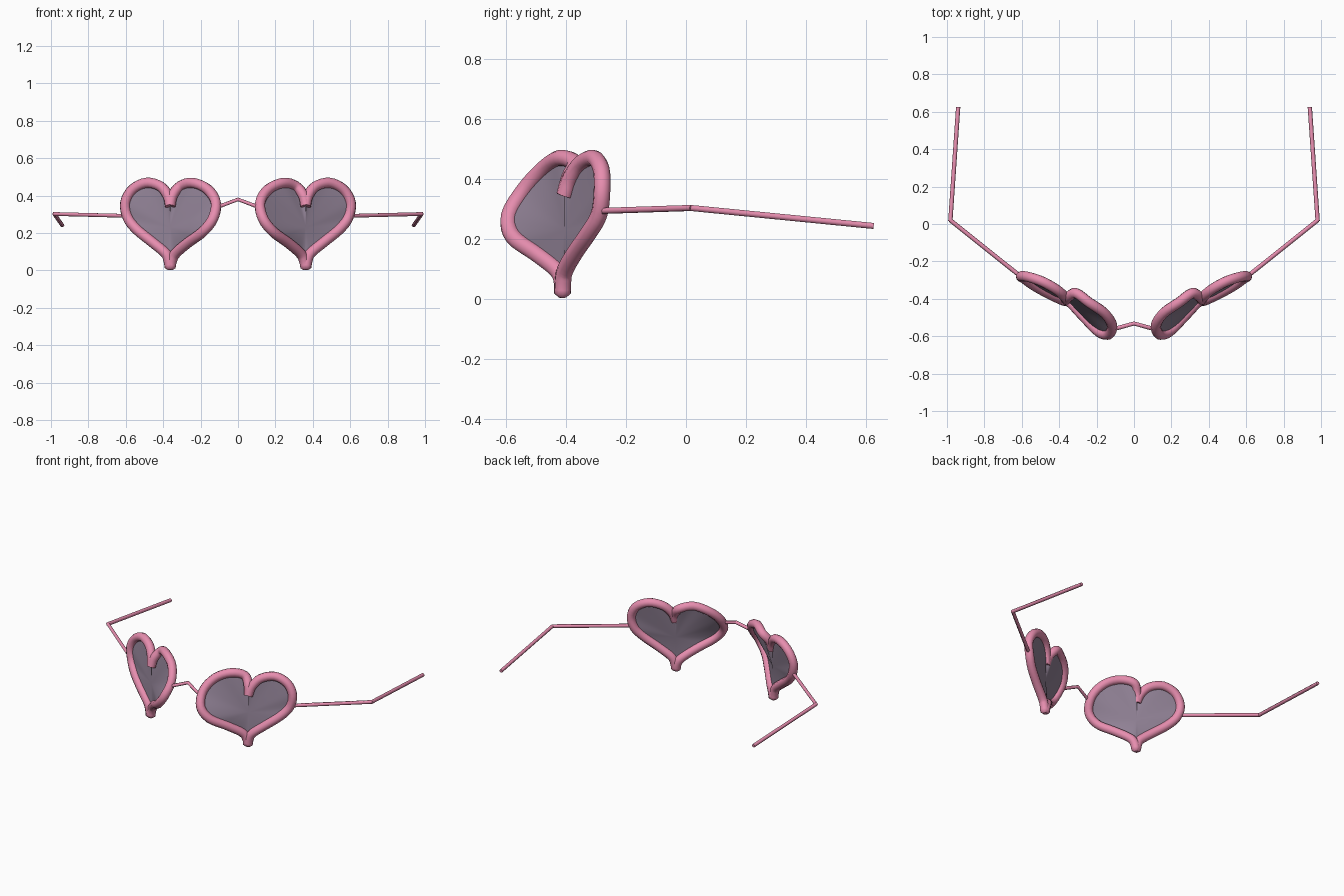
import bpy, bmesh
from mathutils import Vector

if "Cube" in bpy.data.objects:
    bpy.data.objects.remove(bpy.data.objects["Cube"])


def material(name, rgb):
    m = bpy.data.materials.new(name)
    m.diffuse_color = (*rgb, 1)
    m.use_nodes = True
    m.node_tree.nodes["Principled BSDF"].inputs["Base Color"].default_value = m.diffuse_color
    return m


PINK = material("pink_frame", (0.80, 0.27, 0.43))
TINT = material("tinted_lens", (0.28, 0.22, 0.30))


def smooth_path(pts, steps=4):
    """Catmull-Rom curve through the points."""
    p = [Vector(q) for q in pts]
    p = [2 * p[0] - p[1]] + p + [2 * p[-1] - p[-2]]
    out = []
    for a, b, c, d in zip(p, p[1:], p[2:], p[3:]):
        for i in range(steps):
            t = i / steps
            out.append(0.5 * (2 * b + (c - a) * t + (2 * a - 5 * b + 4 * c - d) * t * t
                              + (3 * b - a - 3 * c + d) * t ** 3))
    return out + [p[-2]]


def tube(name, paths, radius, res, taper_end=1.0):
    cu = bpy.data.curves.new(name, 'CURVE')
    cu.dimensions = '3D'
    cu.bevel_depth = radius
    cu.bevel_resolution = res
    cu.use_fill_caps = True
    for path in paths:
        sp = cu.splines.new('POLY')
        sp.points.add(len(path) - 1)
        for pt, co in zip(sp.points, path):
            pt.co = (*co, 1)
        sp.points[-1].radius = taper_end
        sp.use_smooth = True
    cu.materials.append(PINK)
    ob = bpy.data.objects.new(name, cu)
    bpy.context.collection.objects.link(ob)
    return ob


def flip(path, s):
    return [Vector((s * q[0], q[1], q[2])) for q in path]


# heart halves, each running from the notch to the bottom tip
inner = smooth_path([
    (0.362, -0.405, 0.345), (0.350, -0.39, 0.40), (0.31, -0.37, 0.45), (0.24, -0.42, 0.468),
    (0.16, -0.475, 0.432), (0.118, -0.54, 0.36), (0.135, -0.59, 0.275), (0.19, -0.575, 0.205),
    (0.265, -0.50, 0.15), (0.33, -0.43, 0.095), (0.353, -0.413, 0.055), (0.363, -0.412, 0.004)])
outer = smooth_path([
    (0.362, -0.405, 0.345), (0.375, -0.385, 0.40), (0.415, -0.35, 0.45), (0.49, -0.308, 0.468),
    (0.565, -0.283, 0.432), (0.603, -0.280, 0.36), (0.588, -0.290, 0.28), (0.54, -0.325, 0.218),
    (0.46, -0.37, 0.153), (0.39, -0.403, 0.095), (0.371, -0.41, 0.055), (0.363, -0.412, 0.004)])

for side, s in (("left", -1), ("right", 1)):
    # heart rim
    tube(side + "_rim", [flip(inner, s), flip(outer, s)], 0.028, 3, 0.45)

    # lens: fan from the middle of the heart to the rim
    bm = bmesh.new()
    ring = [bm.verts.new(q) for q in flip(inner + outer[-2:0:-1], s)]
    mid = bm.verts.new((s * 0.362, -0.405, 0.23))
    for a, b in zip(ring, ring[1:] + ring[:1]):
        bm.faces.new((a, b, mid) if s > 0 else (b, a, mid))
    me = bpy.data.meshes.new(side + "_lens")
    bm.to_mesh(me)
    bm.free()
    me.materials.append(TINT)
    me.shade_smooth()
    bpy.context.collection.objects.link(bpy.data.objects.new(side + "_lens", me))

    # temple arm: hinge section then ear section
    tube(side + "_temple", [flip([(0.60, -0.285, 0.292), (0.982, 0.02, 0.302)], s),
                            flip([(0.982, 0.015, 0.302), (0.94, 0.625, 0.242)], s)], 0.0115, 1)

# bridge
tube("bridge", [[(-0.12, -0.565, 0.335), (0, -0.532, 0.38), (0.12, -0.565, 0.335)]], 0.011, 1)
